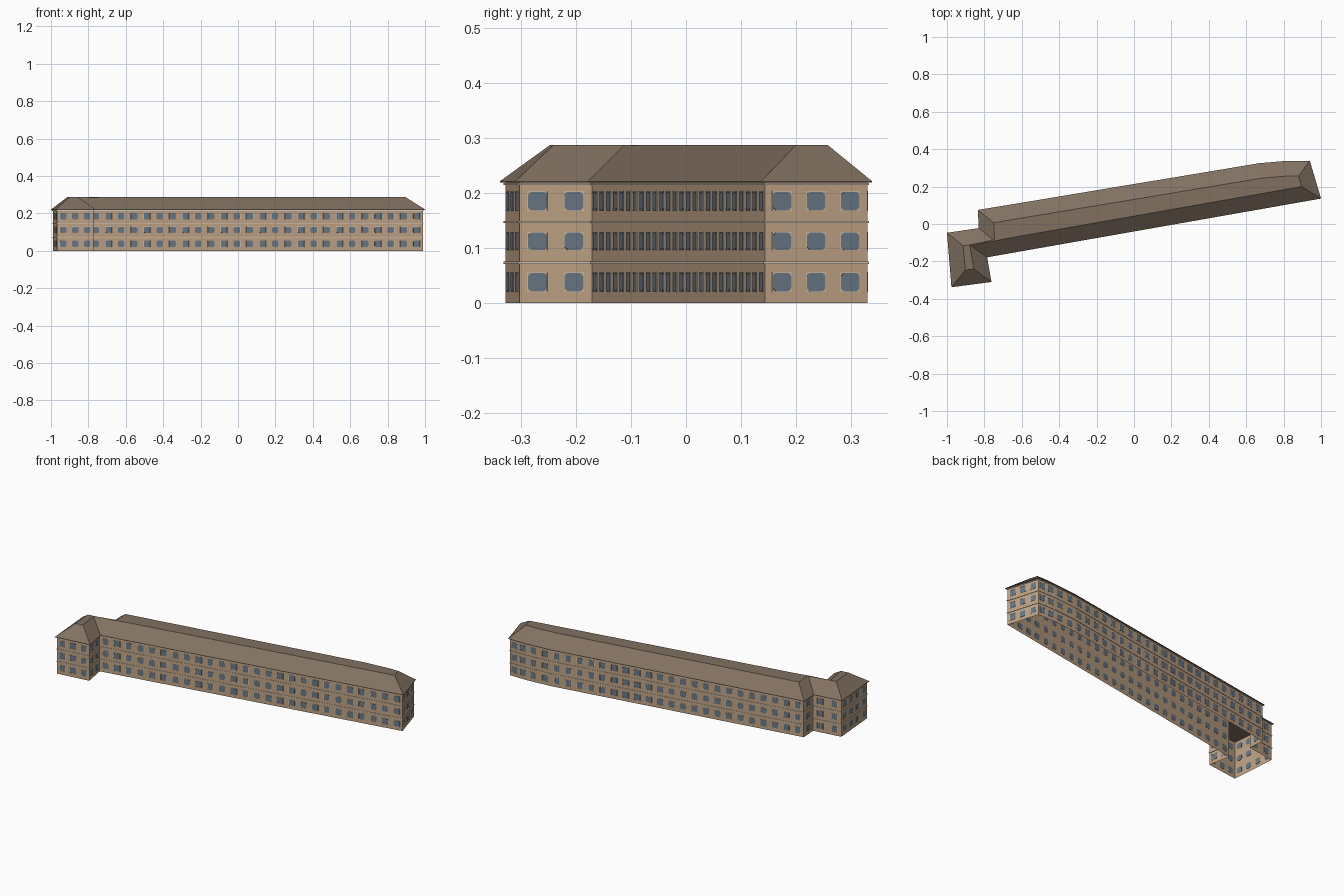
import bpy, bmesh
from mathutils import Vector

if "Cube" in bpy.data.objects:
    bpy.data.objects.remove(bpy.data.objects["Cube"])


def material(name, r, g, b):
    m = bpy.data.materials.new(name)
    m.use_nodes = True
    m.diffuse_color = (r, g, b, 1)
    m.node_tree.nodes["Principled BSDF"].inputs["Base Color"].default_value = (r, g, b, 1)
    return m


WALL = material("tan wall", .53, .37, .24)
ROOF = material("brown roof", .22, .165, .12)
GLASS = material("blue grey glass", .14, .19, .24)
TRIM = material("pale trim", .70, .61, .49)

# Eaves outline, counter-clockwise: short wing, long front, angled end, back, notch
EAVES = [Vector(p) for p in (
    (-1, -.047), (-.976, -.338), (-.762, -.31), (-.785, -.178), (1, .136),
    (.94, .338), (.82, .338), (.67, .325), (-.835, .075), (-.83, -.022))]
OVERHANG = .009


def inset(points, dist):
    """Move every side of the outline inward by dist."""
    out = []
    for i, p in enumerate(points):
        a = (p - points[i - 1]).normalized()
        b = (points[(i + 1) % len(points)] - p).normalized()
        na, nb = Vector((-a.y, a.x)), Vector((-b.y, b.x))
        out.append(p + (na + nb) * dist / (1 + na.dot(nb)))
    return out


def finish(bm, name, mat):
    mesh = bpy.data.meshes.new(name)
    bm.to_mesh(mesh)
    bm.free()
    mesh.materials.append(mat)
    obj = bpy.data.objects.new(name, mesh)
    bpy.context.collection.objects.link(obj)
    return obj


def loft(name, profile, mat, caps=False):
    """Skin the outline through (inset, height) steps."""
    bm = bmesh.new()
    rings = [[bm.verts.new((p.x, p.y, z)) for p in inset(EAVES, d)] for d, z in profile]
    n = len(EAVES)
    for low, high in zip(rings, rings[1:]):
        for i in range(n):
            j = (i + 1) % n
            bm.faces.new((low[i], low[j], high[j], high[i]))
    if caps:
        bm.faces.new(rings[0][::-1])
        bm.faces.new(rings[-1])
    return finish(bm, name, mat)


# Walls (open underneath) and flat-topped hipped roof
loft("walls", [(OVERHANG, 0), (OVERHANG, .219)], WALL)
loft("roof", [(0, .219), (0, .221), (.081, .287)], ROOF, caps=True)

# String courses and cornice
for name, z in (("lower_band", .073), ("upper_band", .147), ("cornice", .216)):
    loft(name, [(OVERHANG, z - .002), (OVERHANG - .003, z - .002),
                (OVERHANG - .003, z + .002), (OVERHANG, z + .002)], TRIM)


def prism(bm, outline, place, back, front):
    """Thin solid plate from a flat outline."""
    lo = [bm.verts.new(place(u, v, back)) for u, v in outline]
    hi = [bm.verts.new(place(u, v, front)) for u, v in outline]
    bm.faces.new(lo[::-1])
    bm.faces.new(hi)
    for i in range(len(outline)):
        j = (i + 1) % len(outline)
        bm.faces.new((lo[i], lo[j], hi[j], hi[i]))


def rect(u0, u1, v0, v1):
    return [(u0, v0), (u1, v0), (u1, v1), (u0, v1)]


# Windows: chamfered panes with thin surrounds, evenly spaced on each wall
panes, frames = bmesh.new(), bmesh.new()
base = inset(EAVES, OVERHANG)
for i, start in enumerate(base):
    side = base[(i + 1) % len(base)] - start
    count = max(1, round(side.length / .07))
    along = side.normalized()
    outward = Vector((along.y, -along.x))
    for k in range(count):
        mid = start + side * (k + .5) / count
        for z, h in ((.038, .017), (.112, .016), (.185, .017)):
            def place(u, v, d):
                p = mid + along * u + outward * d
                return (p.x, p.y, z + v)
            w, c = .0175, .006
            prism(panes, [(-w + c, -h), (w - c, -h), (w, -h + c), (w, h - c),
                          (w - c, h), (-w + c, h), (-w, h - c), (-w, -h + c)],
                  place, -.001, .001)
            fw, fh, t = w + .001, h + .001, .0008
            for bar in (rect(-fw, fw, fh - t, fh), rect(-fw, fw, -fh, t - fh),
                        rect(-fw, t - fw, -fh, fh), rect(fw - t, fw, -fh, fh)):
                prism(frames, bar, place, 0, .0012)
finish(panes, "window_panes", GLASS)
finish(frames, "window_surrounds", TRIM)
